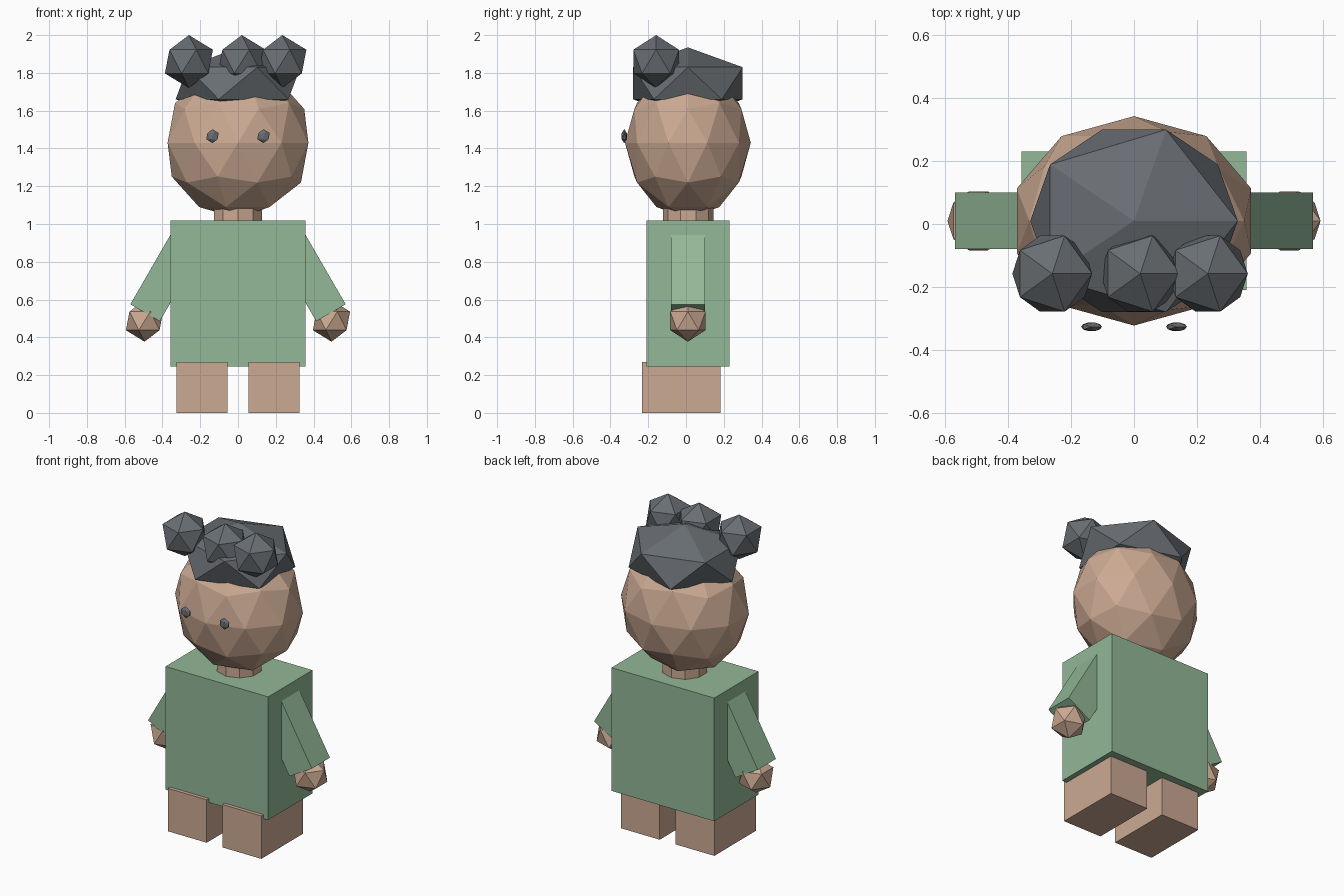
import bpy, math

if "Cube" in bpy.data.objects:
    bpy.data.objects.remove(bpy.data.objects["Cube"])


def material(name, rgb):
    m = bpy.data.materials.new(name)
    m.diffuse_color = (*rgb, 1)
    m.use_nodes = True
    m.node_tree.nodes["Principled BSDF"].inputs["Base Color"].default_value = m.diffuse_color
    return m


SKIN = material("skin", (0.60, 0.40, 0.29))
SHIRT = material("green_cloth", (0.29, 0.48, 0.31))
HAIR = material("dark_hair", (0.14, 0.155, 0.17))


def finish(name, mat, scale=(1, 1, 1)):
    ob = bpy.context.object
    ob.name = name
    ob.scale = scale
    ob.data.materials.append(mat)
    return ob


def ball(name, loc, radii, mat, sub=1):
    bpy.ops.mesh.primitive_ico_sphere_add(subdivisions=sub, radius=1, location=loc)
    return finish(name, mat, radii)


def box(name, loc, size, mat, tilt=0):
    bpy.ops.mesh.primitive_cube_add(size=1, location=loc, rotation=(0, tilt, 0))
    return finish(name, mat, size)


# Torso and neck
box("torso", (0, 0.01, 0.632), (0.715, 0.44, 0.775), SHIRT)
bpy.ops.mesh.primitive_cylinder_add(vertices=10, radius=0.133, depth=0.2, location=(0, 0.012, 1.06))
finish("neck", SKIN)

# Head and hair cap
ball("head", (0, 0.01, 1.43), (0.392, 0.333, 0.40), SKIN, 2)
ball("hair_cap", (0, 0.01, 1.745), (0.369, 0.341, 0.19), HAIR)

# Hair buns along the front
for i, x in enumerate((-0.26, 0.02, 0.235)):
    ball(f"hair_bun_{i + 1}", (x, -0.158, 1.86), (0.142, 0.142, 0.14), HAIR)

# Paired parts
for side, s in (("left", -1), ("right", 1)):
    ball(f"{side}_eye", (s * 0.135, -0.327, 1.465), (0.037, 0.016, 0.037), HAIR)
    box(f"{side}_leg", (s * 0.19, -0.025, 0.135), (0.27, 0.415, 0.27), SKIN)
    box(f"{side}_arm", (s * 0.367, 0.01, 0.7465), (0.18, 0.18, 0.5), SHIRT, -s * math.radians(30))
    ball(f"{side}_hand", (s * 0.495, 0.01, 0.487), (0.11, 0.11, 0.11), SKIN)
